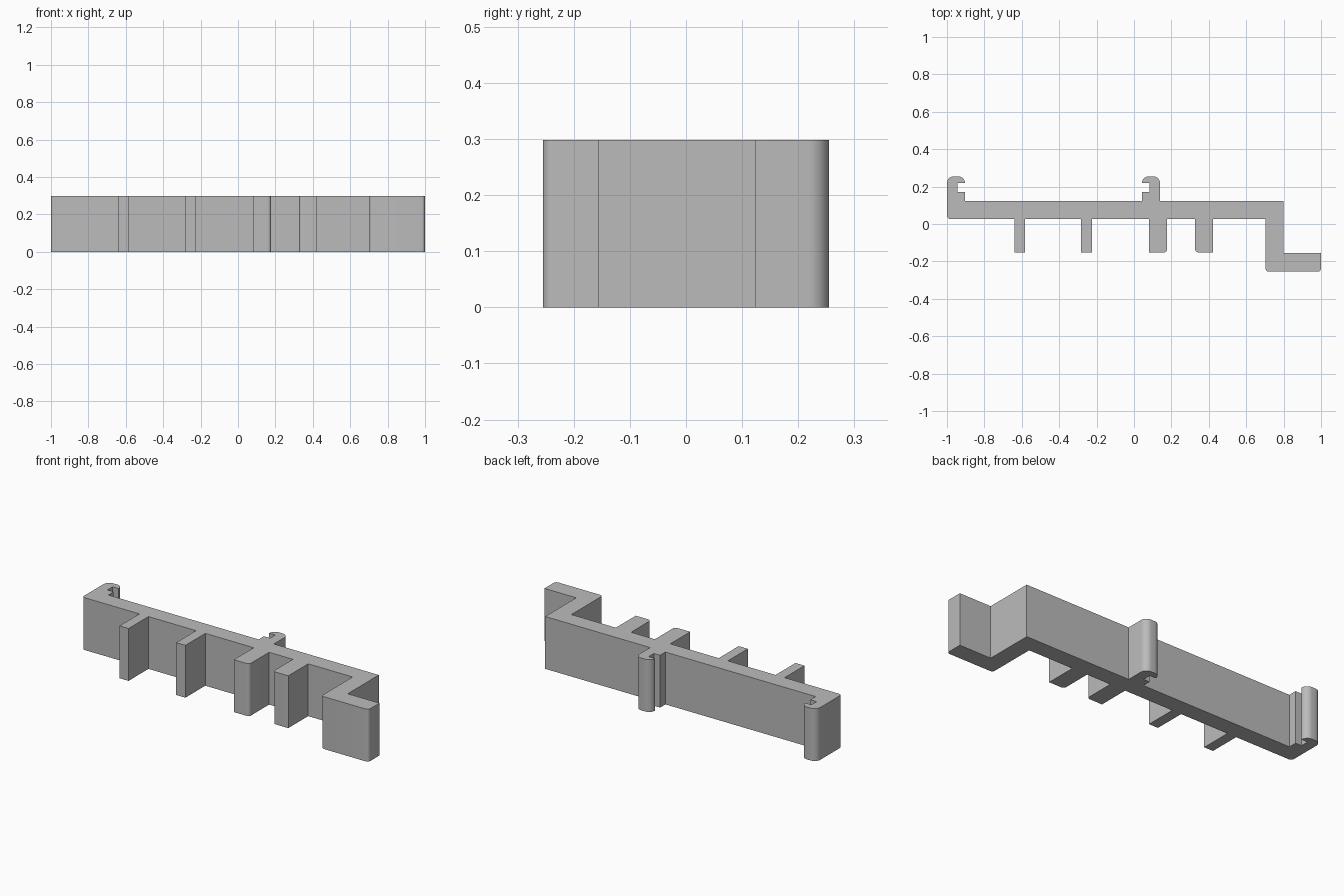
import bpy
import bmesh
import math
from mathutils import Vector

cube = bpy.data.objects.get("Cube")
if cube:
    bpy.data.objects.remove(cube, do_unlink=True)

HEIGHT = 0.298
BAR_FRONT, BAR_BACK = 0.027, 0.124
RIB_END = -0.152
FOOT_FRONT, FOOT_BACK = -0.255, -0.155
HOOK_TOP, LIP, NOTCH = 0.255, 0.218, 0.172
ROUND = 0.018


def rib(left, right, r_left=0, r_right=0):
    """Rib pointing forward from the bar: (x, y, corner radius)."""
    return [(left, BAR_FRONT, 0), (left, RIB_END, r_left),
            (right, RIB_END, r_right), (right, BAR_FRONT, 0)]


def hook(outer, side):
    """Clip hook from its outer wall to its lip, which points to side."""
    inner, tip = outer + side * 0.057, outer + side * 0.096
    dome = HOOK_TOP - LIP
    return [(outer, BAR_BACK, 0), (outer, HOOK_TOP, dome),
            (tip, HOOK_TOP, dome * 0.98), (tip, LIP, 0), (inner, LIP, 0),
            (inner, NOTCH, 0), (tip, NOTCH, 0), (tip, BAR_BACK, 0)]


def rounded(corners, steps=8):
    """Replace each right-angled corner that has a radius by an arc."""
    points = []
    for i, (x, y, r) in enumerate(corners):
        p = Vector((x, y))
        if not r:
            points.append(p)
            continue
        a = (Vector(corners[i - 1][:2]) - p).normalized() * r
        b = (Vector(corners[(i + 1) % len(corners)][:2]) - p).normalized() * r
        for k in range(steps + 1):
            t = math.pi / 2 * k / steps
            points.append(p + a * (1 - math.sin(t)) + b * (1 - math.cos(t)))
    return points


# Outline: front edge with ribs, stepped foot, then back edge with hooks
outline = [(-1, BAR_FRONT, ROUND)]
outline += rib(-0.64, -0.583) + rib(-0.283, -0.225)
outline += rib(0.08, 0.177, 0, ROUND) + rib(0.327, 0.423, ROUND, 0)
outline += [(0.703, BAR_FRONT, 0), (0.703, FOOT_FRONT, ROUND),
            (1, FOOT_FRONT, ROUND), (1, FOOT_BACK, 0),
            (0.8, FOOT_BACK, 0), (0.8, BAR_BACK, 0)]
outline += hook(0.139, -1) + hook(-1, 1)[::-1]

# Extrude the outline upward into one solid bracket
bm = bmesh.new()
base = bm.faces.new([bm.verts.new((p.x, p.y, 0)) for p in rounded(outline)])
walls = bmesh.ops.extrude_face_region(bm, geom=[base], use_keep_orig=True)
top = [v for v in walls["geom"] if isinstance(v, bmesh.types.BMVert)]
bmesh.ops.translate(bm, verts=top, vec=(0, 0, HEIGHT))
bmesh.ops.recalc_face_normals(bm, faces=bm.faces[:])
mesh = bpy.data.meshes.new("clip_bracket")
bm.to_mesh(mesh)
bm.free()
bracket = bpy.data.objects.new("clip_bracket", mesh)
bpy.context.collection.objects.link(bracket)

# Plain grey material
grey = bpy.data.materials.new("light_grey")
grey.use_nodes = True
grey.diffuse_color = (0.5, 0.5, 0.5, 1)
shader = next(n for n in grey.node_tree.nodes if n.type == "BSDF_PRINCIPLED")
shader.inputs["Base Color"].default_value = grey.diffuse_color
mesh.materials.append(grey)

# Smooth the rounded corners, keep the edges crisp
bpy.ops.object.select_all(action="DESELECT")
bracket.select_set(True)
bpy.context.view_layer.objects.active = bracket
bpy.ops.object.shade_smooth_by_angle(angle=math.radians(30))
